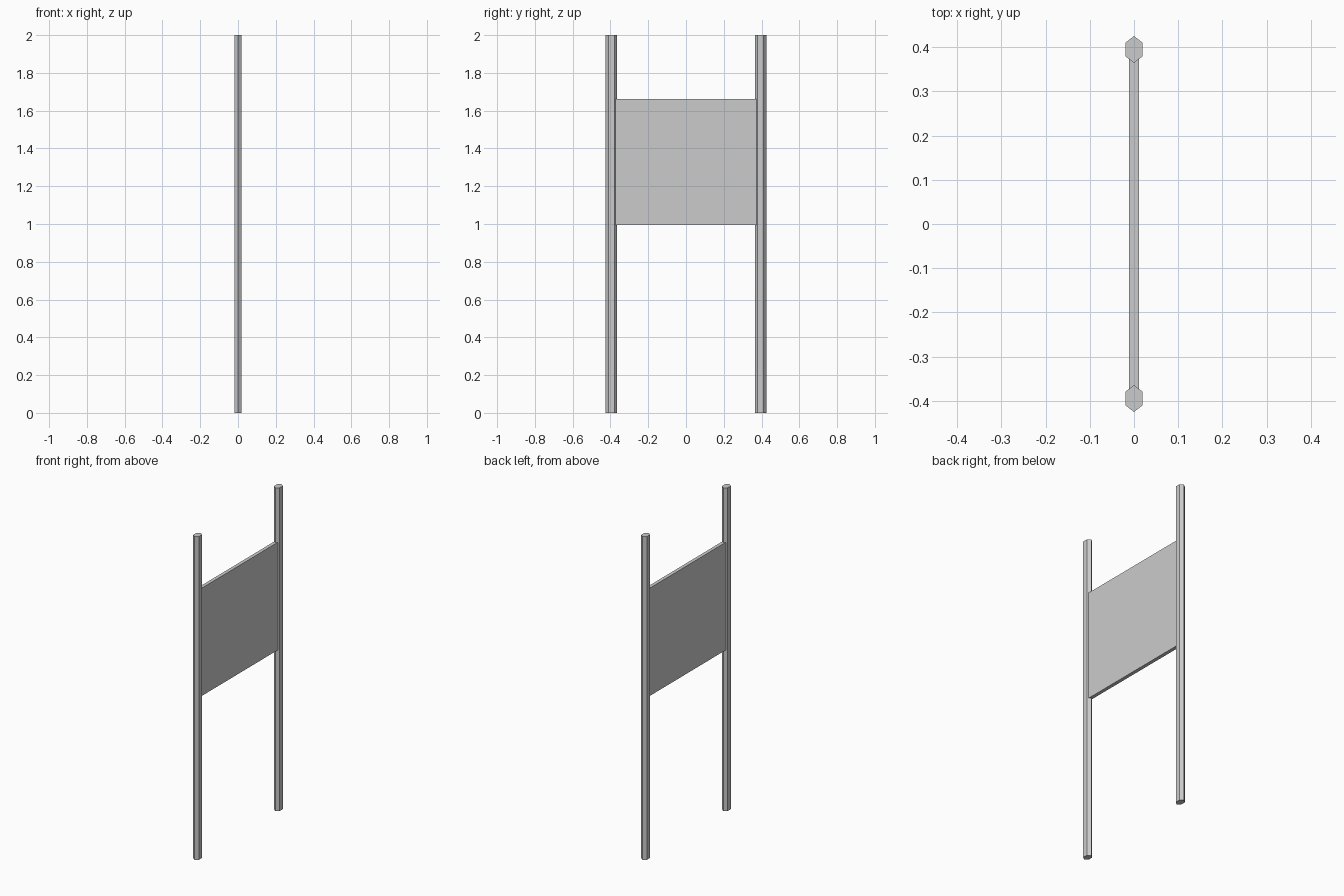
import bpy, bmesh

if "Cube" in bpy.data.objects:
    bpy.data.objects.remove(bpy.data.objects["Cube"])


def prism(name, outline, z0, z1):
    """Extrude a closed xy outline from z0 up to z1."""
    bm = bmesh.new()
    base = bm.faces.new([bm.verts.new((x, y, z0)) for x, y in outline])
    ext = bmesh.ops.extrude_face_region(bm, geom=[base])
    top = [v for v in ext["geom"] if isinstance(v, bmesh.types.BMVert)]
    bmesh.ops.translate(bm, vec=(0, 0, z1 - z0), verts=top)
    bmesh.ops.recalc_face_normals(bm, faces=bm.faces)
    mesh = bpy.data.meshes.new(name)
    bm.to_mesh(mesh)
    bm.free()
    obj = bpy.data.objects.new(name, mesh)
    bpy.context.collection.objects.link(obj)
    return obj


# Stretched hexagonal posts, one at each end
HX, HY, POST_Y = 0.0195, 0.0305, 0.395
hexagon = [(0, HY), (-HX, HY / 2), (-HX, -HY / 2),
           (0, -HY), (HX, -HY / 2), (HX, HY / 2)]
for side, label in ((-1, "front_post"), (1, "back_post")):
    prism(label, [(x, y + side * POST_Y) for x, y in hexagon], 0, 2)

# Flat board, its ends set slightly into the posts
BX, BY = 0.011, 0.374
prism("sign_board", [(-BX, -BY), (BX, -BY), (BX, BY), (-BX, BY)], 0.996, 1.663)
